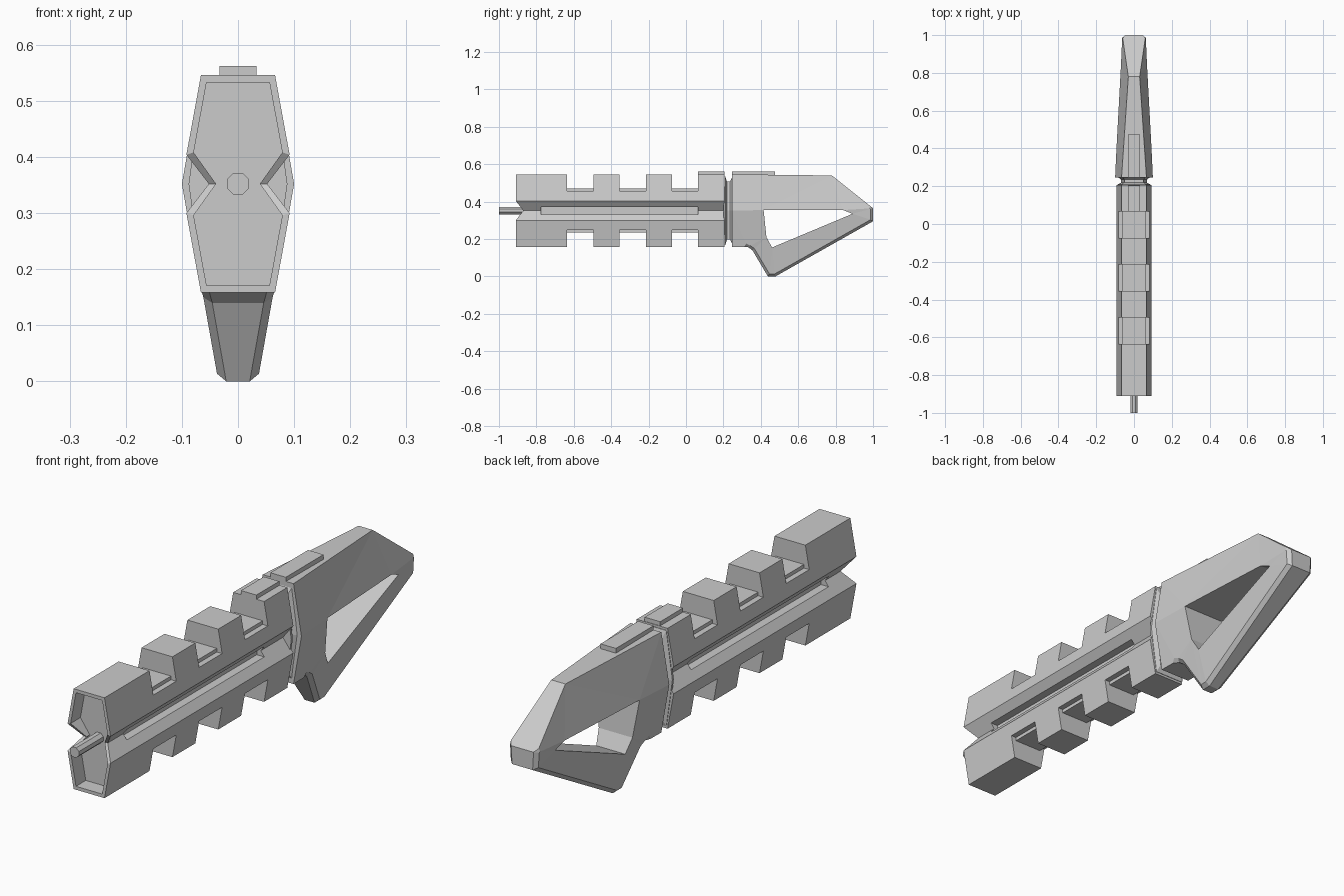
import bpy, bmesh, math

if "Cube" in bpy.data.objects:
    bpy.data.objects.remove(bpy.data.objects["Cube"])

ZC = 0.352  # height of the long axis


def finish(name, bm):
    bmesh.ops.recalc_face_normals(bm, faces=bm.faces)
    mesh = bpy.data.meshes.new(name)
    bm.to_mesh(mesh)
    bm.free()
    ob = bpy.data.objects.new(name, mesh)
    bpy.context.collection.objects.link(ob)
    return ob


def loft(name, rings):
    """Join rings of points with quads and cap both ends."""
    bm = bmesh.new()
    rows = [[bm.verts.new(p) for p in r] for r in rings]
    n = len(rows[0])
    for a, b in zip(rows, rows[1:]):
        for i in range(n):
            j = (i + 1) % n
            bm.faces.new((a[i], a[j], b[j], b[i]))
    bm.faces.new(rows[0])
    bm.faces.new(rows[-1])
    return finish(name, bm)


def boxes(name, spans):
    """Several boxes in one mesh, each (x0, x1, y0, y1, z0, z1)."""
    bm = bmesh.new()
    for x0, x1, y0, y1, z0, z1 in spans:
        vs = bmesh.ops.create_cube(bm, size=1)["verts"]
        for v in vs:
            v.co = (x1 if v.co.x > 0 else x0, y1 if v.co.y > 0 else y0,
                    z1 if v.co.z > 0 else z0)
    return finish(name, bm)


def ring(quarter, y, apex_y=None):
    """Mirror (x, height above axis) points into a closed ring at y."""
    right = quarter + [(x, -h) for x, h in reversed(quarter) if h > 0]
    full = right + [(-x, h) for x, h in reversed(right)]
    return [(x, apex_y if (h == 0 and apex_y is not None) else y, ZC + h)
            for x, h in full]


# Barrel: grooved hexagonal body with a recessed front
outer = [(0.066, 0.194), (0.092, 0.052), (0.052, 0)]
inner = [(0.056, 0.181), (0.079, 0.056), (0.039, 0)]
barrel = loft("barrel", [ring(inner, -0.85), ring(inner, -0.91, -0.87),
                         ring(outer, -0.91, -0.87), ring(outer, 0.207)])

# Notches above and below, side slots
notches = [(-0.635, -0.495), (-0.355, -0.215), (-0.075, 0.065)]
cuts = []
for y0, y1 in notches:
    cuts.append((-0.2, 0.2, y0, y1, ZC + 0.104, 0.7))
    cuts.append((-0.2, 0.2, y0, y1, 0.0, ZC - 0.104))
for s in (-1, 1):
    xs = sorted((s * 0.035, s * 0.15))
    cuts.append((*xs, -0.775, 0.065, ZC - 0.02, ZC + 0.02))
cutter = boxes("barrel_cutter", cuts)
cutter.hide_render = True
mod = barrel.modifiers.new("cut", "BOOLEAN")
mod.operation = "DIFFERENCE"
mod.solver = "EXACT"
mod.object = cutter
bpy.context.view_layer.objects.active = barrel
bpy.ops.object.modifier_apply(modifier=mod.name)
bpy.data.objects.remove(cutter)

# Raised strips on the notch floors
boxes("notch_strips", [(-0.06, 0.06, y0, y1, *zs) for y0, y1 in notches
                       for zs in ((ZC + 0.09, ZC + 0.118), (ZC - 0.118, ZC - 0.09))])

# Front rod
circle = [(0.021 * math.cos(a), 0.021 * math.sin(a))
          for a in (math.pi / 8 + i * math.pi / 4 for i in range(8))]
loft("front_rod", [[(x, y, ZC + h) for x, h in circle] for y in (-1.0, -0.84)])

# Neck between barrel and head
big = [(0.062, 0.185), (0.088, 0)]
small = [(0.05, 0.155), (0.068, 0)]
loft("neck", [ring(big, 0.2), ring(big, 0.209), ring(small, 0.219),
              ring(small, 0.235), ring(big, 0.25)])

# Head: (y, z, half width) outline and triangular opening
P = {"A": (0.245, 0.546, 0.066), "B": (0.78, 0.54, 0.03),
     "C": (1.0, 0.365, 0.062), "D": (1.0, 0.295, 0.058),
     "E": (0.478, 0.0, 0.035), "F": (0.438, 0.0, 0.035),
     "G": (0.355, 0.14, 0.06), "H": (0.33, 0.158, 0.065),
     "I": (0.245, 0.158, 0.066), "J": (0.245, 0.352, 0.1),
     "a": (0.415, 0.355, 0.092), "b": (0.84, 0.355, 0.069),
     "c": (0.89, 0.335, 0.064), "d": (0.46, 0.155, 0.062),
     "e": (0.43, 0.21, 0.072)}
side_faces = ["ABa", "AaJ", "Bba", "BCb", "Ccb", "CDc", "DEdc", "EFd",
              "Fed", "FGe", "GHe", "HIJ", "HJae"]
bm = bmesh.new()
V = {(k, s): bm.verts.new((s * w, y, z)) for k, (y, z, w) in P.items() for s in (-1, 1)}
for s in (-1, 1):
    for f in side_faces:
        bm.faces.new([V[k, s] for k in f])
for loop in ("ABCDEFGHIJ", "abcde"):
    for k, m in zip(loop, loop[1:] + loop[0]):
        bm.faces.new((V[k, -1], V[m, -1], V[m, 1], V[k, 1]))
bmesh.ops.recalc_face_normals(bm, faces=bm.faces)
# Chamfer along the tip and lower blade
rim = [bm.edges.get((V[k, s], V[m, s])) for s in (-1, 1)
       for k, m in zip("CDEFG", "DEFGH")]
bmesh.ops.bevel(bm, geom=rim, offset=0.014, segments=1, affect="EDGES",
                clamp_overlap=True)
finish("head", bm)

# Top rails
boxes("top_rails", [(-0.033, 0.033, 0.065, 0.205, 0.53, 0.562),
                    (-0.033, 0.033, 0.245, 0.475, 0.53, 0.562)])
